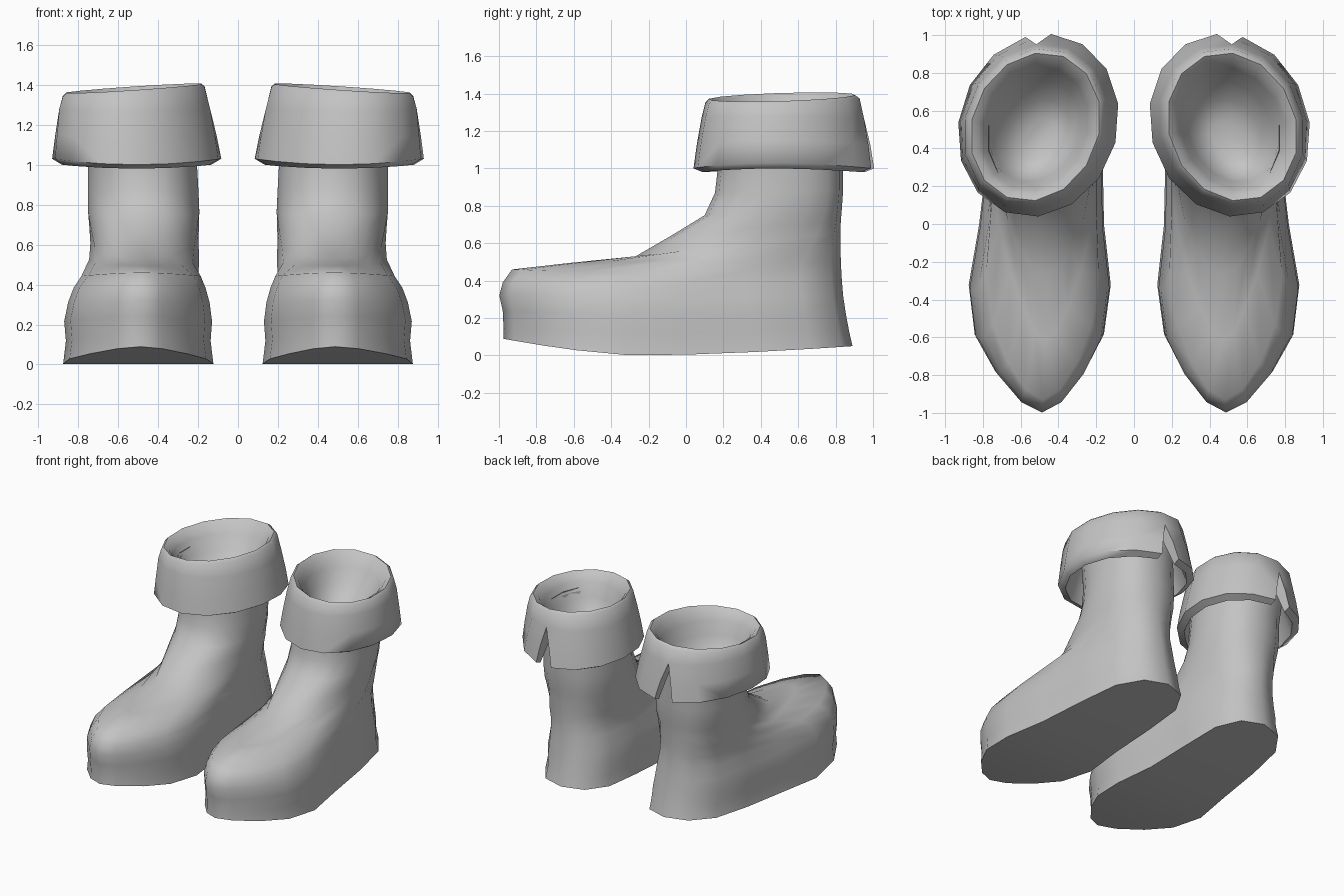
import bpy, bmesh, math

cube = bpy.data.objects.get("Cube")
if cube:
    bpy.data.objects.remove(cube, do_unlink=True)

grey = bpy.data.materials.new("plain_grey")
grey.use_nodes = True
colour = (0.55, 0.55, 0.55, 1)
grey.diffuse_color = colour
grey.node_tree.nodes["Principled BSDF"].inputs["Base Color"].default_value = colour

# Half outline of the sole: distance from toe to heel, relative half width
SOLE = [(0, 0), (.03, .3), (.11, .64), (.21, .91), (.35, 1),
        (.52, .88), (.72, .81), (.88, .72), (.97, .44), (1, 0)]
N = len(SOLE) - 1


def ring(cx, front, back, width, egg=0, taper=0, sag=0, bend=0):
    """Closed contour from a front (y, z) to a back (y, z) point."""
    pts = []
    for i in range(2 * N):
        k, side = (i, 1) if i <= N else (2 * N - i, -1)
        a = math.pi * k / N
        t0 = (1 - math.cos(a)) / 2
        w0 = abs(math.sin(a)) ** (.85 - .1 * t0) * (1 - taper * (1 - t0) ** 2)
        t = t0 + (SOLE[k][0] - t0) * egg
        w = w0 + (SOLE[k][1] - w0) * egg
        y = front[0] + (back[0] - front[0]) * t
        z = front[1] + (back[1] - front[1]) * t - sag * math.sin(math.pi * t)
        # The foot axis leans inward at the heel and at the tip of the toe
        axis = cx - bend * t * t - .3 * bend * (1 - t) ** 6
        pts.append((axis + side * w * width, y, z))
    return pts


def finish(bm, name):
    bmesh.ops.remove_doubles(bm, verts=bm.verts, dist=.0005)
    bmesh.ops.recalc_face_normals(bm, faces=bm.faces)
    mesh = bpy.data.meshes.new(name)
    bm.to_mesh(mesh)
    bm.free()
    for p in mesh.polygons:
        p.use_smooth = True
    mesh.set_sharp_from_angle(angle=math.radians(68))
    mesh.materials.append(grey)
    obj = bpy.data.objects.new(name, mesh)
    bpy.context.collection.objects.link(obj)


def make_grid(bm, rows, side):
    return [[bm.verts.new((side * x, y, z)) for x, y, z in row] for row in rows]


def build_boot(name, side):
    # Sole edge, rocking up at toe and heel
    sole = [(x, y, .09 * max(0, (-.25 - y) / .73) ** 1.5
             + .05 * max(0, (y + .25) / 1.14) ** 1.6)
            for x, y, z in ring(.51, (-.975, 0), (.89, 0), .376, 1, bend=.075)]
    rows = [
        sole,
        # Foot sides and toe
        ring(.51, (-.975, .14), (.872, .13), .362, 1, 0, .02, .075),
        ring(.51, (-.98, .24), (.855, .22), .37, 1, 0, .02, .07),
        ring(.505, (-.998, .32), (.84, .32), .354, 1, 0, .01, .06),
        ring(.50, (-.98, .39), (.832, .42), .332, .9, .1, .02, .05),
        ring(.49, (-.93, .46), (.828, .5), .315, .6, .35, .035, .03),
        # Instep
        ring(.47, (-.62, .495), (.826, .58), .31, 0, .6, .02),
        ring(.468, (-.27, .53), (.825, .66), .297, 0, .45),
        ring(.47, (-.08, .64), (.828, .72), .287, 0, .2),
        ring(.472, (.1, .75), (.833, .78), .282),
        # Shaft
        ring(.475, (.155, .87), (.84, .88), .28),
        ring(.478, (.17, 1.0), (.84, 1.0), .276),
        ring(.5, (.17, 1.24), (.86, 1.24), .275),
    ]
    bm = bmesh.new()
    grid = make_grid(bm, rows, side)
    m = 2 * N
    for a, b in zip(grid, grid[1:]):
        for c in range(m):
            d = (c + 1) % m
            bm.faces.new((a[c], a[d], b[d], b[c]))
    # Flat strips across the sole
    low = grid[0]
    for i in range(N):
        corners = [low[i], low[i + 1], low[m - i - 1], low[-i]]
        bm.faces.new(list(dict.fromkeys(corners)))
    finish(bm, name)


def cuff_row(cx, width, depth, cy, z, gap=0, arch=0, tilt=0, cols=15):
    """Skewed band of points around the ankle, with an optional back gap."""
    row = []
    for c in range(cols):
        a = -math.pi + gap + (2 * math.pi - 2 * gap) * c / (cols - 1)
        x, y = math.sin(a), -math.cos(a)
        row.append((cx + width * x, cy + depth * y - .05 * x,
                    z + arch * x * x - tilt * x + tilt * y * .4))
    return row


def build_cuff(name, side):
    rows = [
        # Outer face, with the back slit narrowing upward
        cuff_row(.507, .427, .482, .522, 1.0, .16, .03),
        cuff_row(.511, .409, .462, .52, 1.13, .1, .02),
        cuff_row(.517, .387, .434, .517, 1.27, 0, .01),
        cuff_row(.522, .364, .412, .516, 1.365, 0, 0, .025),
        # Rolled rim
        cuff_row(.522, .345, .39, .514, 1.382, 0, 0, .023),
        cuff_row(.522, .31, .355, .51, 1.355, 0, 0, .015),
        # Padded lining
        cuff_row(.52, .28, .32, .505, 1.3),
        cuff_row(.515, .235, .265, .49, 1.2),
        cuff_row(.51, .175, .195, .46, 1.1),
        cuff_row(.505, .09, .1, .45, 1.05),
    ]
    hollow = [
        cuff_row(.5, .275, .345, .515, 1.26),
        cuff_row(.507, .377, .432, .522, .98, .18, .02),
    ]
    bm = bmesh.new()
    grid = make_grid(bm, rows, side)
    under = make_grid(bm, hollow, side)
    strips = list(zip(grid, grid[1:])) + [(under[0], under[1]), (under[1], grid[0])]
    for a, b in strips:
        for c in range(len(a) - 1):
            bm.faces.new((a[c], a[c + 1], b[c + 1], b[c]))
    bm.faces.new(grid[-1][:-1])
    # Walls of the slit
    for end in (0, -1):
        bm.faces.new([row[end] for row in grid[:3] + under])
    finish(bm, name)


for label, side in (("left", 1), ("right", -1)):
    build_boot(label + "_boot", side)
    build_cuff(label + "_cuff", side)
